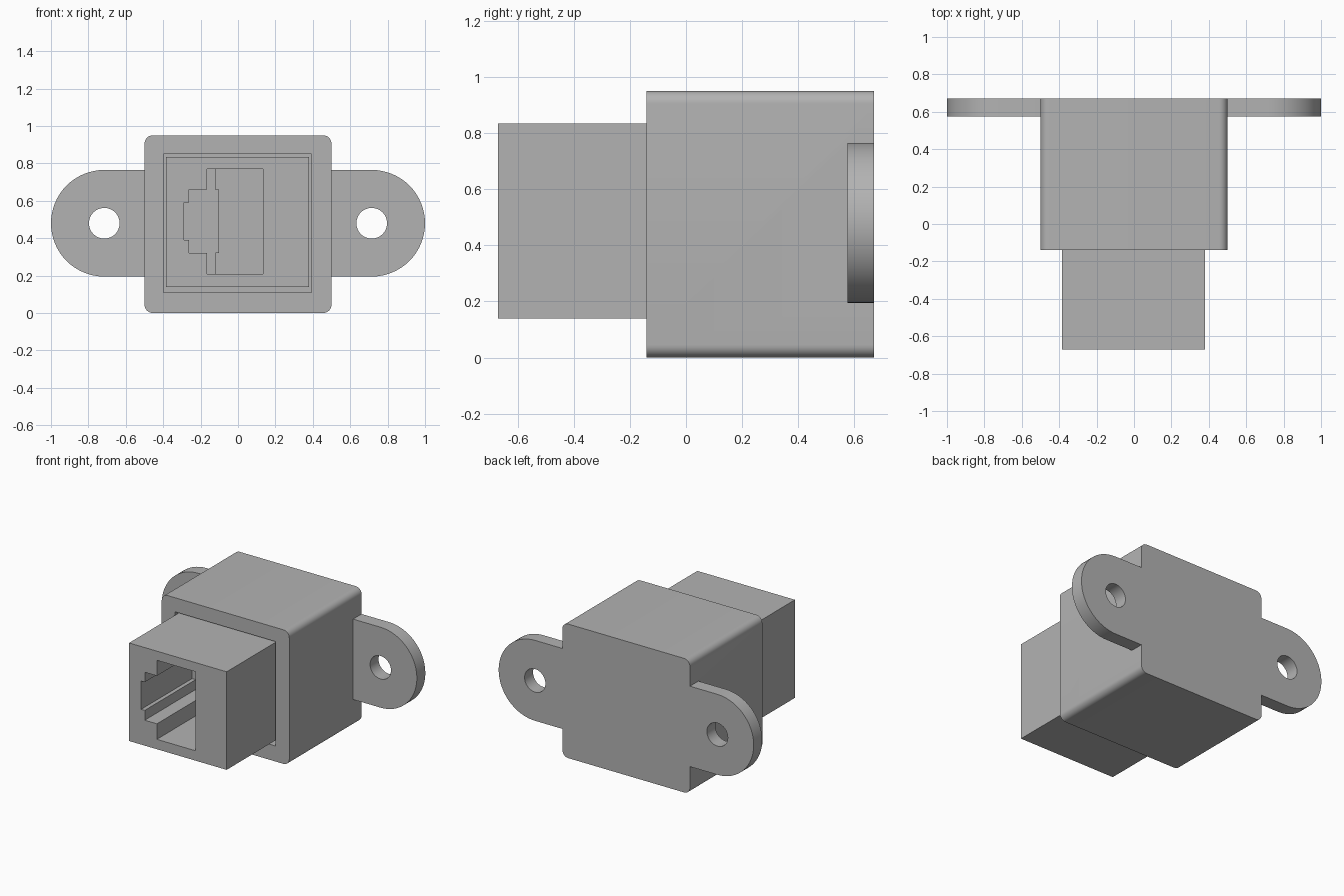
import bpy
import bmesh
from math import sin, cos, pi, radians

default = bpy.data.objects.get("Cube")
if default:
    bpy.data.objects.remove(default, do_unlink=True)

grey = bpy.data.materials.new("grey plastic")
grey.use_nodes = True
colour = (0.45, 0.45, 0.45, 1)
grey.diffuse_color = colour
grey.node_tree.nodes["Principled BSDF"].inputs["Base Color"].default_value = colour


def prism(name, profile, y0, y1):
    """Extrude an (x, z) outline from y0 back to y1."""
    bm = bmesh.new()
    face = bm.faces.new([bm.verts.new((x, y0, z)) for x, z in profile])
    new = bmesh.ops.extrude_face_region(bm, geom=[face])["geom"]
    moved = [v for v in new if isinstance(v, bmesh.types.BMVert)]
    bmesh.ops.translate(bm, verts=moved, vec=(0, y1 - y0, 0))
    bmesh.ops.recalc_face_normals(bm, faces=bm.faces)
    mesh = bpy.data.meshes.new(name)
    bm.to_mesh(mesh)
    bm.free()
    mesh.materials.append(grey)
    obj = bpy.data.objects.new(name, mesh)
    bpy.context.collection.objects.link(obj)
    return obj


def box(x0, x1, z0, z1):
    return [(x0, z0), (x1, z0), (x1, z1), (x0, z1)]


def arc(cx, cz, r, start, end, steps):
    angles = [radians(start + (end - start) * i / steps) for i in range(steps + 1)]
    return [(cx + r * cos(a), cz + r * sin(a)) for a in angles]


def combine(target, operation, tool):
    """Apply a boolean and discard the tool."""
    tool.hide_render = True
    mod = target.modifiers.new("combine", "BOOLEAN")
    mod.operation, mod.solver, mod.object = operation, "EXACT", tool
    bpy.ops.object.select_all(action="DESELECT")
    bpy.context.view_layer.objects.active = target
    target.select_set(True)
    bpy.ops.object.modifier_apply(modifier=mod.name)
    bpy.data.objects.remove(tool, do_unlink=True)


BACK = 0.67
EAR_FRONT = 0.575
MID = 0.48

# Rounded housing
r = 0.045
corners = [(0.5 - r, 0.95 - r), (r - 0.5, 0.95 - r), (r - 0.5, r), (0.5 - r, r)]
outline = []
for i, (x, z) in enumerate(corners):
    outline += arc(x, z, r, 90 * i, 90 * i + 90, 8)
housing = prism("housing", outline, -0.14, BACK)

# Mounting ears merged flush with the back of the housing
ears = arc(0.715, MID, 0.285, -90, 90, 32) + arc(-0.715, MID, 0.285, 90, 270, 32)
combine(housing, "UNION", prism("mounting_ears", ears, EAR_FRONT, BACK))
for side in (-1, 1):
    hole = arc(side * 0.715, MID, 0.082, 0, 360, 40)[:-1]
    combine(housing, "DIFFERENCE", prism("screw_hole", hole, 0.5, 0.75))

# Recess that holds the jack
combine(housing, "DIFFERENCE",
        prism("recess", box(-0.397, 0.393, 0.11, 0.85), -0.2, EAR_FRONT))

# Jack block with its stepped port
jack = prism("jack", box(-0.385, 0.38, 0.14, 0.835), -BACK, EAR_FRONT)
port = [(0.135, 0.21), (0.135, 0.77), (-0.167, 0.77), (-0.167, 0.66),
        (-0.262, 0.66), (-0.262, 0.59), (-0.29, 0.59), (-0.29, 0.39),
        (-0.262, 0.39), (-0.262, 0.32), (-0.167, 0.32), (-0.167, 0.21)]
combine(jack, "DIFFERENCE", prism("port", port, -0.8, -0.1))

# Deeper contact pocket, narrowed behind the latch slot
pocket = [(0.135, 0.21), (0.135, 0.77), (-0.12, 0.77), (-0.12, 0.66),
          (-0.102, 0.66), (-0.102, 0.32), (-0.12, 0.32), (-0.12, 0.21)]
combine(jack, "DIFFERENCE", prism("contact_pocket", pocket, -0.15, 0.25))

# Smooth the rounded edges only
for obj in (housing, jack):
    bpy.ops.object.select_all(action="DESELECT")
    bpy.context.view_layer.objects.active = obj
    obj.select_set(True)
    bpy.ops.object.shade_smooth_by_angle(angle=radians(30))
